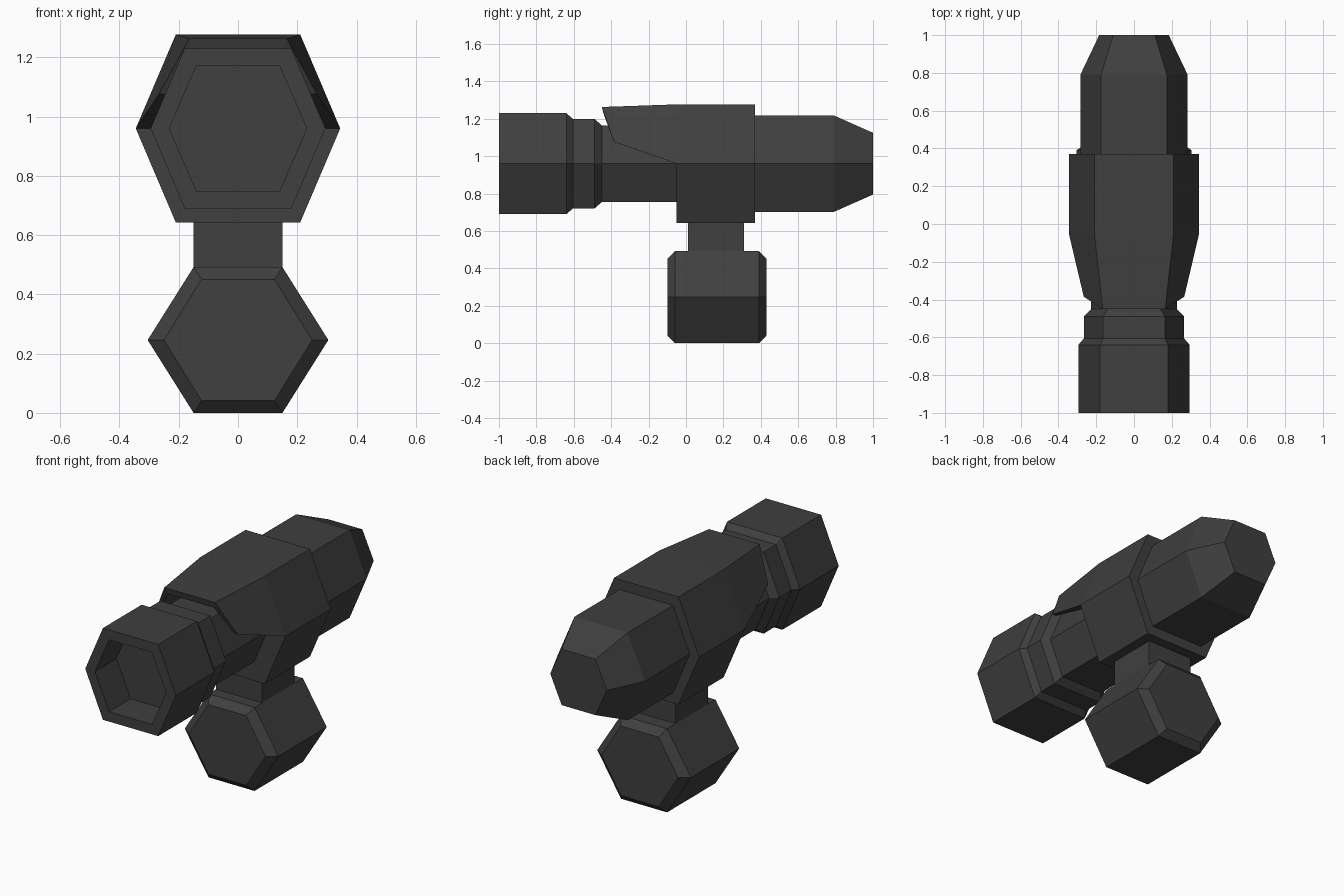
import bpy, bmesh

if "Cube" in bpy.data.objects:
    bpy.data.objects.remove(bpy.data.objects["Cube"])

ZC = 0.96  # height of the main axis

mat = bpy.data.materials.new("dark_grey")
mat.diffuse_color = (0.05, 0.05, 0.05, 1)
mat.use_nodes = True
mat.node_tree.nodes["Principled BSDF"].inputs["Base Color"].default_value = mat.diffuse_color


def finish(bm, name):
    bmesh.ops.recalc_face_normals(bm, faces=bm.faces[:])
    me = bpy.data.meshes.new(name)
    bm.to_mesh(me)
    bm.free()
    me.materials.append(mat)
    ob = bpy.data.objects.new(name, me)
    bpy.context.collection.objects.link(ob)
    return ob


def loft(name, rings, closed=True):
    """Join rings of equal point count, capping both ends."""
    bm = bmesh.new()
    loops = [[bm.verts.new(p) for p in r] for r in rings]
    for a, b in zip(loops, loops[1:]):
        for i in range(len(a)):
            j = (i + 1) % len(a)
            bm.faces.new((a[i], a[j], b[j], b[i]))
    if closed:
        bm.faces.new(loops[0])
        bm.faces.new(loops[-1])
    return finish(bm, name)


def hexa(y, w, t, h, zc=ZC):
    """Hexagon facing y: half width w, flat top half width t, half height h."""
    return [(w, y, zc), (t, y, zc + h), (-t, y, zc + h),
            (-w, y, zc), (-t, y, zc - h), (t, y, zc - h)]


# front barrel with recessed mouth, stepped collar and inner tube
loft("front_barrel", [
    hexa(-0.80, 0.232, 0.14, 0.212), hexa(-1.0, 0.232, 0.14, 0.212),
    hexa(-1.0, 0.295, 0.18, 0.27), hexa(-0.64, 0.295, 0.18, 0.27),
    hexa(-0.605, 0.265, 0.163, 0.24), hexa(-0.49, 0.265, 0.163, 0.24),
    hexa(-0.45, 0.227, 0.14, 0.205), hexa(0.0, 0.227, 0.14, 0.205)])

# central housing
loft("housing", [hexa(-0.05, 0.345, 0.21, 0.317), hexa(0.37, 0.345, 0.21, 0.317)])


# tapering hood in front of the housing, a thin folded shell
def arch(outer_low, outer_top, inner_low, inner_top):
    right = [outer_low, outer_top]
    inner = [inner_top, inner_low]
    flip = lambda pts: [(-x, y, z) for x, y, z in reversed(pts)]
    return right + flip(right) + flip(inner) + inner


rear = arch((0.345, -0.05, 0.96), (0.21, -0.05, 1.277),
            (0.297, -0.05, 0.96), (0.18, -0.05, 1.235))
front = arch((0.266, -0.385, 1.077), (0.165, -0.45, 1.263),
             (0.243, -0.38, 1.075), (0.15, -0.44, 1.225))
bm = bmesh.new()
a = [bm.verts.new(p) for p in rear]
b = [bm.verts.new(p) for p in front]
for i in range(8):
    j = (i + 1) % 8
    bm.faces.new((a[i], a[j], b[j], b[i]))
for i, j, k, l in ((0, 1, 6, 7), (1, 2, 5, 6), (2, 3, 4, 5)):
    bm.faces.new((b[i], b[j], b[k], b[l]))
    bm.faces.new((a[i], a[j], a[k], a[l]))
finish(bm, "hood")

# rear block with tapered end
loft("rear_block", [hexa(0.3, 0.284, 0.174, 0.258), hexa(0.79, 0.284, 0.174, 0.258),
                    hexa(1.0, 0.184, 0.11, 0.165)])

# neck
loft("neck", [[(sx * 0.15, y, z) for sx, z in ((1, 0.44), (1, 0.7), (-1, 0.7), (-1, 0.44))]
              for y in (0.01, 0.31)])

# lower hexagonal foot with bevelled ends
loft("foot", [hexa(-0.10, 0.25, 0.123, 0.205, 0.246), hexa(-0.06, 0.305, 0.15, 0.246, 0.246),
              hexa(0.39, 0.305, 0.15, 0.246, 0.246), hexa(0.43, 0.25, 0.123, 0.205, 0.246)])
